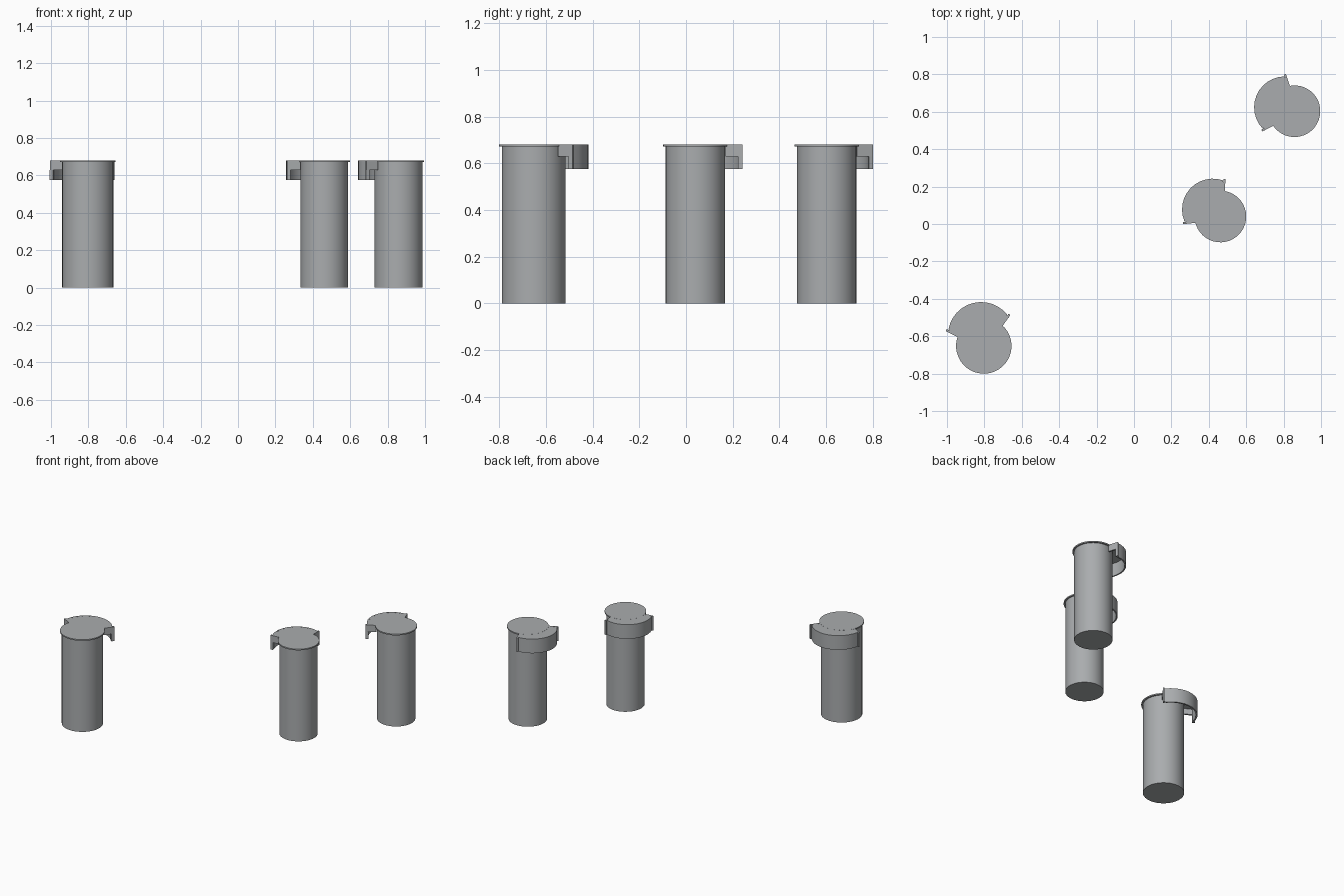
import bpy, bmesh, math
from mathutils import Matrix, Vector

if "Cube" in bpy.data.objects:
    bpy.data.objects.remove(bpy.data.objects["Cube"])

grey = bpy.data.materials.new("grey metal")
grey.diffuse_color = (0.40, 0.415, 0.425, 1)
grey.use_nodes = True
grey.node_tree.nodes["Principled BSDF"].inputs["Base Color"].default_value = grey.diffuse_color


def prism(name, outline, z0, z1, mat):
    """Extrude a flat outline upward and place it with a matrix."""
    bm = bmesh.new()
    face = bm.faces.new([bm.verts.new((x, y, z0)) for x, y in outline])
    ext = bmesh.ops.extrude_face_region(bm, geom=[face])
    for v in ext["geom"]:
        if isinstance(v, bmesh.types.BMVert):
            v.co.z = z1
    bmesh.ops.recalc_face_normals(bm, faces=bm.faces[:])
    bm.transform(mat)
    me = bpy.data.meshes.new(name)
    bm.to_mesh(me)
    bm.free()
    me.materials.append(grey)
    ob = bpy.data.objects.new(name, me)
    bpy.context.collection.objects.link(ob)
    bpy.ops.object.select_all(action='DESELECT')
    ob.select_set(True)
    bpy.context.view_layer.objects.active = ob
    bpy.ops.object.shade_smooth_by_angle(angle=math.radians(30))
    return ob


def arc(cx, r, a0, a1, n):
    return [(cx + r * math.cos(a0 + (a1 - a0) * i / n),
             r * math.sin(a0 + (a1 - a0) * i / n)) for i in range(n + 1)]


def bar(p, q, t):
    """Rectangle of thickness t running from p to q."""
    p, q = Vector(p), Vector(q)
    d = (q - p).normalized()
    n = Vector((-d.y, d.x)) * t / 2
    return [tuple(v) for v in (p + n, q + n, q - n, p - n)]


TOP, ARM, LOW = 0.68, 0.63, 0.576
HALF = math.radians(66)


def canister(x, y, degrees, s):
    # local +x points toward the hood
    m = (Matrix.Translation((x, y, 0)) @ Matrix.Rotation(math.radians(degrees), 4, 'Z')
         @ Matrix.Diagonal((s, s, 1, 1)))
    prism("body", arc(0, 0.1275, 0, math.tau, 40)[:-1], 0, 0.672, m)
    prism("lid", arc(0, 0.138, 0, math.tau, 40)[:-1], 0.671, TOP, m)
    # hood roof and curved skirt
    roof = arc(0.055, 0.164, -HALF, HALF, 12) + [(0.080, 0.118), (0.06, 0.09),
                                                (0.06, -0.09), (0.080, -0.118)]
    prism("hood_roof", roof, 0.671, TOP - 0.0004, m)
    skirt = arc(0.055, 0.165, -HALF, HALF, 12) + arc(0.055, 0.155, HALF, -HALF, 12)
    prism("hood_skirt", skirt, LOW, TOP - 0.0002, m)
    # stepped side brackets
    for side in (-1, 1):
        tip, mid, end = [(px, py * side) for px, py in
                         ((0.122, 0.162), (0.109, 0.148), (0.075, 0.108))]
        prism("bracket_arm", bar(tip, end, 0.011), ARM, TOP, m)
        prism("bracket_leg", bar(tip, mid, 0.011), LOW, ARM, m)


canister(-0.803, -0.652, 104, 1.075)
canister(0.462, 0.040, 137, 1.0)
canister(0.858, 0.603, 157.5, 1.0)
